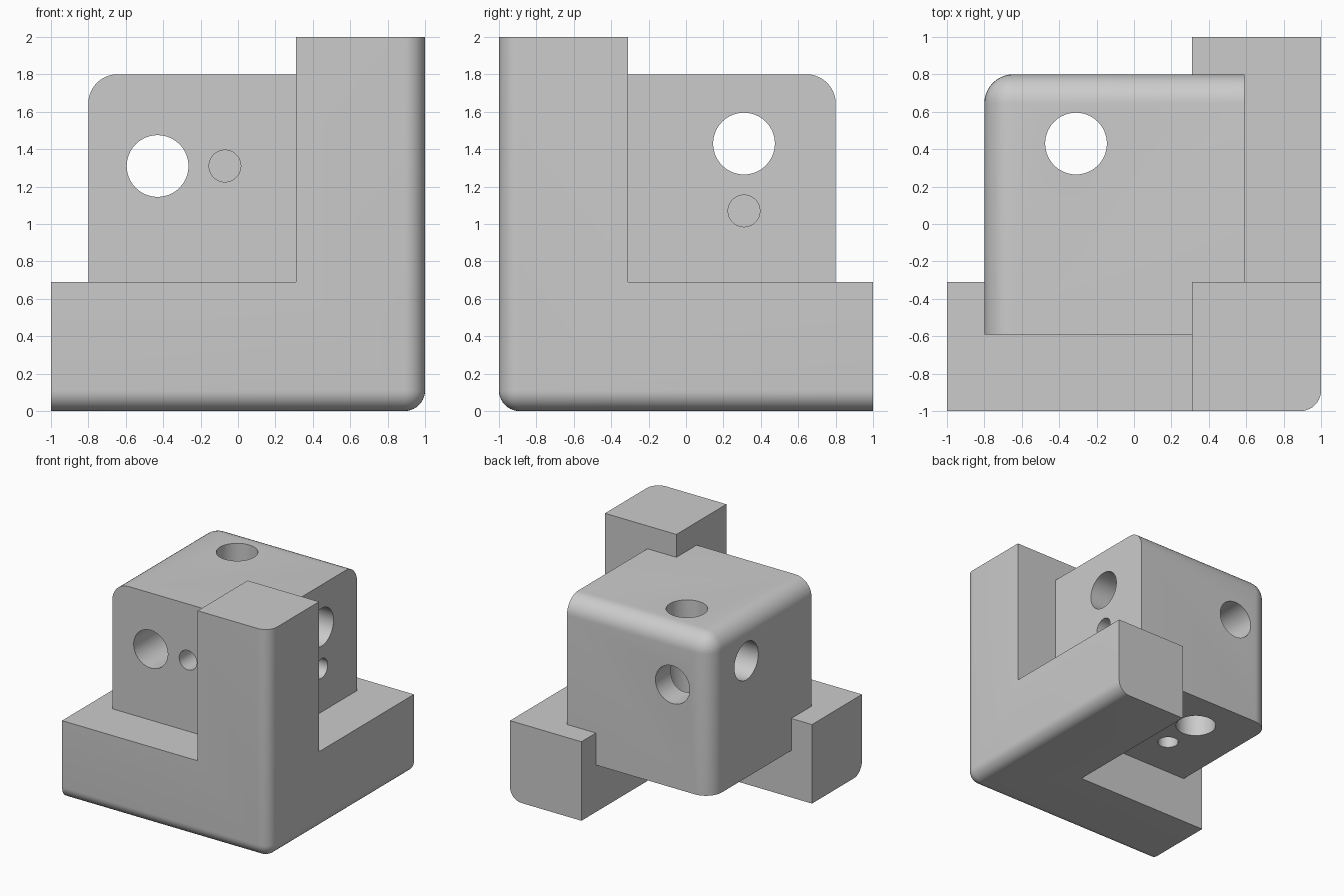
import bpy, bmesh
from mathutils import Vector

if "Cube" in bpy.data.objects:
    bpy.data.objects.remove(bpy.data.objects["Cube"])

grey = bpy.data.materials.new("light_grey")
grey.use_nodes = True
colour = (0.6, 0.6, 0.6, 1)
grey.diffuse_color = colour
grey.node_tree.nodes["Principled BSDF"].inputs["Base Color"].default_value = colour

SIZE, ARM = 2.0, 0.69          # frame length and arm thickness
LOW, HIGH = 0.41, 1.8          # block extent on every axis, from the frame corner
OVER = 0.1                     # overshoot of cutters


def place(p):
    """Distances from the frame corner -> model position."""
    return Vector((1 - p[0], p[1] - 1, p[2]))


def finish(name, bm):
    bmesh.ops.recalc_face_normals(bm, faces=bm.faces)
    mesh = bpy.data.meshes.new(name)
    bm.to_mesh(mesh)
    bm.free()
    obj = bpy.data.objects.new(name, mesh)
    bpy.context.collection.objects.link(obj)
    mesh.materials.append(grey)
    return obj


def box(name, lo, hi, round_corner=None, radius=0):
    """Box between two corners; edges meeting at round_corner get rounded."""
    a, b = place(lo), place(hi)
    bm = bmesh.new()
    bmesh.ops.create_cube(bm, size=1)
    for v in bm.verts:
        v.co = [(a[i] + b[i]) / 2 + v.co[i] * abs(b[i] - a[i]) for i in range(3)]
    if radius:
        corner = place(round_corner)
        tip = min(bm.verts, key=lambda v: (v.co - corner).length)
        bmesh.ops.bevel(bm, geom=list(tip.link_edges), offset=radius,
                        segments=10, profile=0.5, affect='EDGES')
    return finish(name, bm)


def drill(name, axis, first, second, start, end, radius):
    """Cylinder along an axis; first and second are its places on the next two axes."""
    p = [0, 0, 0]
    p[axis] = (start + end) / 2
    p[(axis + 1) % 3], p[(axis + 2) % 3] = first, second
    direction = Vector([float(i == axis) for i in range(3)])
    bm = bmesh.new()
    bmesh.ops.create_cone(bm, cap_ends=True, segments=64, radius1=radius,
                          radius2=radius, depth=end - start)
    turn = Vector((0, 0, 1)).rotation_difference(direction).to_matrix()
    bmesh.ops.rotate(bm, verts=bm.verts, matrix=turn)
    bmesh.ops.translate(bm, verts=bm.verts, vec=place(p))
    return finish(name, bm)


def select(obj):
    bpy.ops.object.select_all(action='DESELECT')
    obj.select_set(True)
    bpy.context.view_layer.objects.active = obj


def cut(obj, cutter):
    cutter.hide_render = True
    select(obj)
    mod = obj.modifiers.new("cut", 'BOOLEAN')
    mod.operation, mod.solver, mod.object = 'DIFFERENCE', 'EXACT', cutter
    bpy.ops.object.modifier_apply(modifier=mod.name)
    bpy.data.objects.remove(cutter)


# Three-armed corner frame, outer edges rounded
frame = box("corner_frame", [0] * 3, [SIZE] * 3, [0] * 3, 0.11)
for axis in range(3):
    lo, hi = [ARM] * 3, [SIZE + OVER] * 3
    lo[axis] = -OVER
    cut(frame, box("frame_cutter", lo, hi))

# Block seated in the frame, far edges rounded
block = box("drilled_block", [LOW] * 3, [HIGH] * 3, [HIGH] * 3, 0.155)
for axis in range(3):
    # Through hole and small blind hole on each axis
    cut(block, drill("through_hole", axis, 1.31, 1.43, LOW - OVER, HIGH + OVER, 0.165))
    cut(block, drill("blind_hole", axis, 1.31, 1.07, LOW - OVER, LOW + 0.4, 0.085))

for obj in (frame, block):
    select(obj)
    bpy.ops.object.shade_smooth_by_angle()
